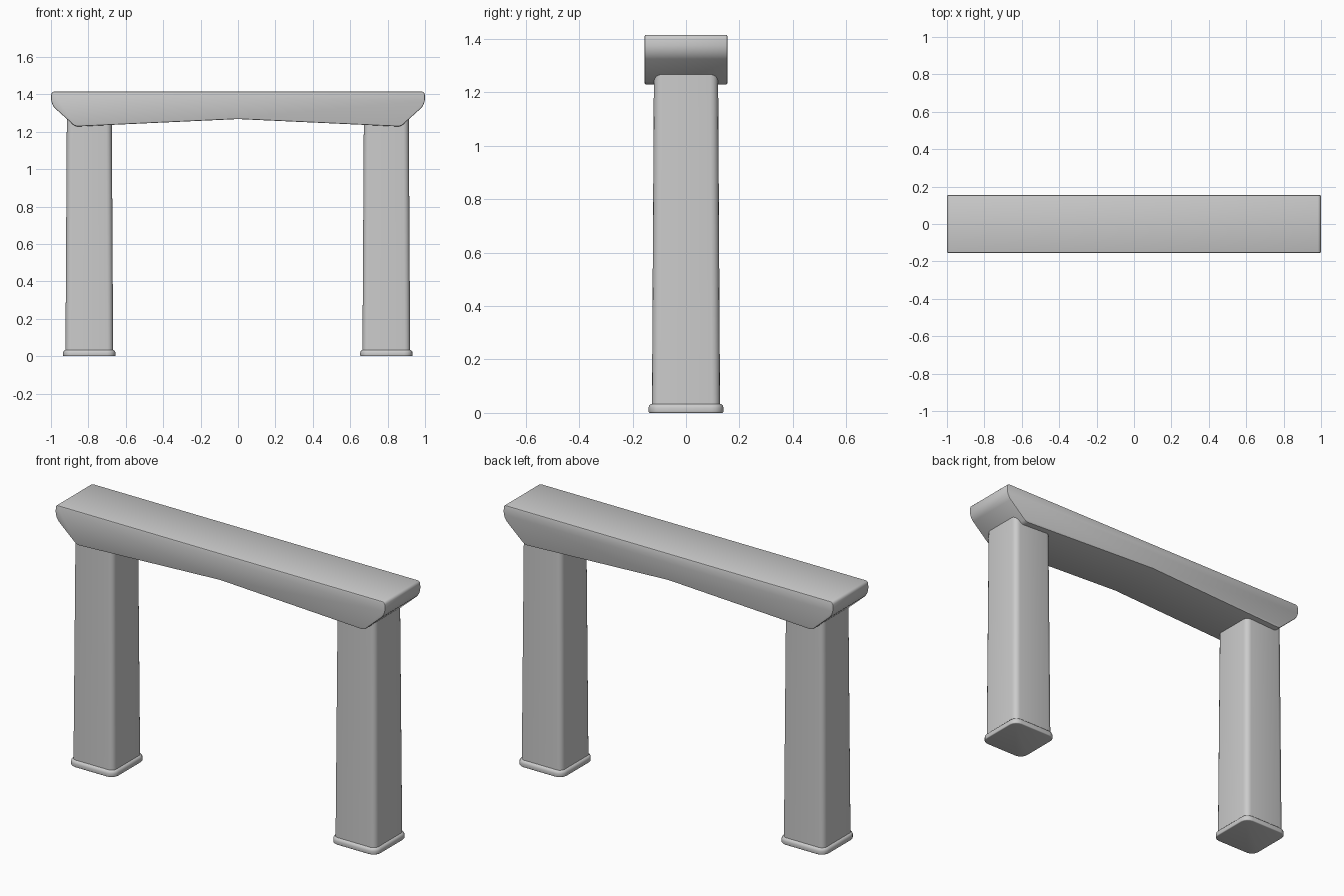
import bpy, bmesh
from math import radians

cube = bpy.data.objects.get("Cube")
if cube:
    bpy.data.objects.remove(cube, do_unlink=True)

stone = bpy.data.materials.new("light_grey")
stone.use_nodes = True
GREY = (0.6, 0.6, 0.6, 1)
stone.diffuse_color = GREY
stone.node_tree.nodes["Principled BSDF"].inputs["Base Color"].default_value = GREY


def finish(name, bm):
    bmesh.ops.recalc_face_normals(bm, faces=bm.faces)
    mesh = bpy.data.meshes.new(name)
    bm.to_mesh(mesh)
    bm.free()
    mesh.materials.append(stone)
    obj = bpy.data.objects.new(name, mesh)
    bpy.context.collection.objects.link(obj)
    bpy.ops.object.select_all(action='DESELECT')
    obj.select_set(True)
    bpy.context.view_layer.objects.active = obj
    bpy.ops.object.shade_smooth_by_angle(angle=radians(35))
    return obj


def round_edges(bm, test, radius, segments):
    edges = [e for e in bm.edges if test(*[v.co for v in e.verts])]
    bmesh.ops.bevel(bm, geom=edges, offset=radius, segments=segments,
                    profile=0.5, affect='EDGES', clamp_overlap=True)


def post(name, x, z0, z1, bottom, top, corner, rims):
    """Tapered square block; rims maps a height to its edge radius."""
    bm = bmesh.new()
    bmesh.ops.create_cube(bm, size=1)
    for v in bm.verts:
        width = top if v.co.z > 0 else bottom
        v.co = (x + v.co.x * width, v.co.y * width, z1 if v.co.z > 0 else z0)
    round_edges(bm, lambda a, b: abs(a.z - b.z) > 0.01, corner, 4)
    for z, radius in rims.items():
        round_edges(bm, lambda a, b: abs(a.z - z) + abs(b.z - z) < 1e-4, radius, 3)
    return finish(name, bm)


# Posts and their feet
for side, x in (("right", -0.795), ("left", 0.793)):
    post(side + "_post", x, 0.02, 1.3, 0.255, 0.24, 0.03, {})
    post(side + "_foot", x, 0, 0.035, 0.28, 0.28, 0.045, {0.035: 0.016, 0: 0.005})

# Lintel with splayed ends and a shallow peaked underside
half = [(0.998, 1.415), (1, 1.345), (0.87, 1.228)]
outline = half + [(0, 1.268)] + [(-x, z) for x, z in reversed(half)]
bm = bmesh.new()
face = bm.faces.new([bm.verts.new((x, -0.155, z)) for x, z in outline])
swept = bmesh.ops.extrude_face_region(bm, geom=[face])["geom"]
bmesh.ops.translate(bm, vec=(0, 0.31, 0),
                    verts=[g for g in swept if isinstance(g, bmesh.types.BMVert)])


def crosswise(a, b):
    return abs(a.y - b.y) > 0.2 and abs(a.x) > 0.5


round_edges(bm, lambda a, b: crosswise(a, b) and 1.3 < a.z < 1.4, 0.03, 4)
round_edges(bm, lambda a, b: crosswise(a, b) and (a.z > 1.4 or a.z < 1.25), 0.015, 3)
round_edges(bm, lambda a, b: abs(a.y - b.y) < 1e-4, 0.006, 2)
finish("lintel", bm)
